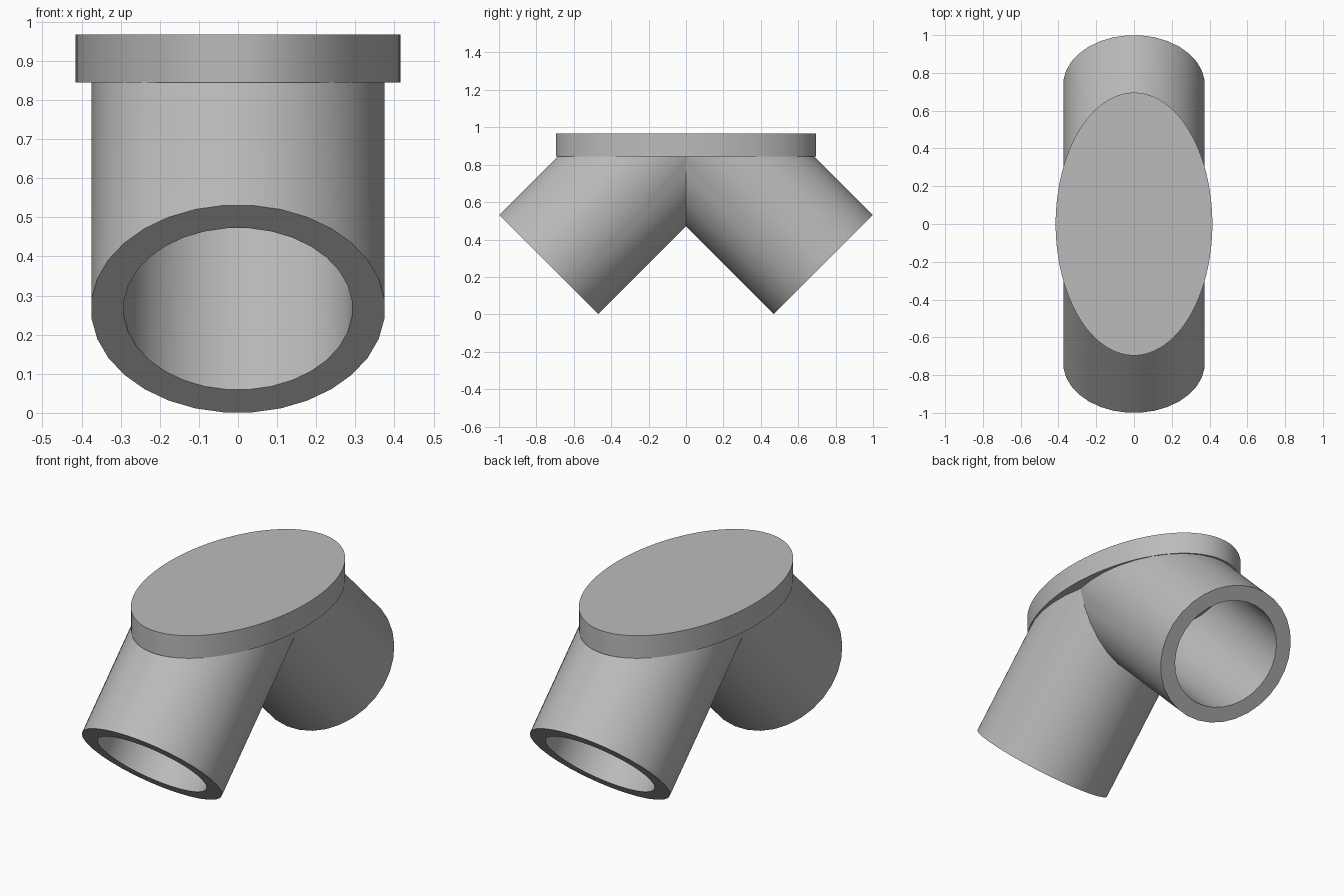
import bpy, bmesh, math
from mathutils import Matrix, Vector

cube = bpy.data.objects.get("Cube")
if cube:
    bpy.data.objects.remove(cube, do_unlink=True)

OUTER, INNER, SIDES = 0.376, 0.293, 32
CAP_BOTTOM, CAP_TOP = 0.845, 0.967
MOUTH = Vector((0, -0.734, 0.266))

grey = bpy.data.materials.new("plain_grey")
grey.use_nodes = True
colour = (0.5, 0.5, 0.5, 1)
grey.diffuse_color = colour
grey.node_tree.nodes["Principled BSDF"].inputs["Base Color"].default_value = colour


def finish(bm, name):
    mesh = bpy.data.meshes.new(name)
    bm.to_mesh(mesh)
    bm.free()
    mesh.materials.append(grey)
    obj = bpy.data.objects.new(name, mesh)
    bpy.context.collection.objects.link(obj)
    bpy.ops.object.select_all(action='DESELECT')
    obj.select_set(True)
    bpy.context.view_layer.objects.active = obj
    bpy.ops.object.shade_smooth_by_angle(angle=math.radians(30))
    return obj


# Hollow pipes: one sloping tube, trimmed at the mitre and under the cap
bm = bmesh.new()
slope = Matrix.Translation(MOUTH) @ Matrix.Rotation(-math.pi / 4, 4, 'X')


def ring(radius, distance):
    angles = [(i + 0.5) * 2 * math.pi / SIDES for i in range(SIDES)]
    return [bm.verts.new(slope @ Vector((radius * math.cos(a), radius * math.sin(a), distance)))
            for a in angles]


# Profile runs from the far inside wall, round the mouth, to the far outside wall
rings = [ring(r, d) for r, d in ((INNER, 2), (INNER, 0), (OUTER, 0), (OUTER, 2))]
for a, b in zip(rings, rings[1:]):
    for i in range(SIDES):
        j = (i + 1) % SIDES
        bm.faces.new((a[i], b[i], b[j], a[j]))
for point, normal in (((0, 0, 0), (0, 1, 0)), ((0, 0, CAP_BOTTOM), (0, 0, 1))):
    bmesh.ops.bisect_plane(bm, geom=bm.verts[:] + bm.edges[:] + bm.faces[:],
                           plane_co=point, plane_no=normal, clear_outer=True)

# Second pipe: the first turned about the vertical axis and joined at the mitre
copy = bmesh.ops.duplicate(bm, geom=bm.verts[:] + bm.edges[:] + bm.faces[:])["geom"]
bmesh.ops.rotate(bm, verts=[g for g in copy if isinstance(g, bmesh.types.BMVert)],
                 cent=(0, 0, 0), matrix=Matrix.Rotation(math.pi, 3, 'Z'))
bmesh.ops.remove_doubles(bm, verts=bm.verts[:], dist=0.0005)
bmesh.ops.recalc_face_normals(bm, faces=bm.faces[:])
finish(bm, "angled_pipes")

# Oval cap
bm = bmesh.new()
bmesh.ops.create_cone(bm, cap_ends=True, segments=96, radius1=1, radius2=1, depth=1)
bmesh.ops.scale(bm, verts=bm.verts[:], vec=(0.415, 0.696, CAP_TOP - CAP_BOTTOM))
bmesh.ops.translate(bm, verts=bm.verts[:], vec=(0, 0, (CAP_TOP + CAP_BOTTOM) / 2))
finish(bm, "oval_cap")
